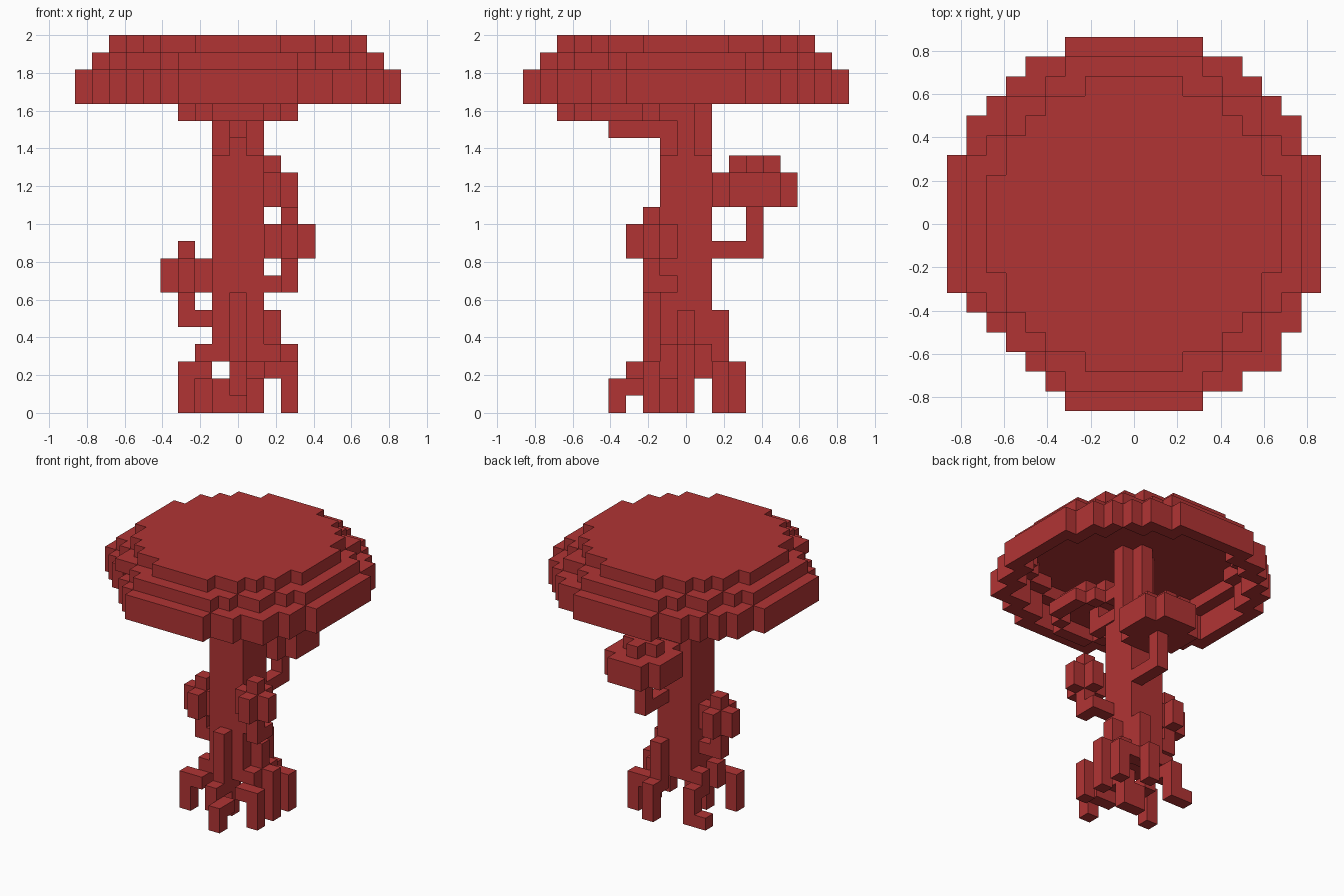
import bpy
import bmesh
from mathutils import Vector

cube = bpy.data.objects.get("Cube")
if cube:
    bpy.data.objects.remove(cube, do_unlink=True)

S = 2 / 22  # edge of one block

red = bpy.data.materials.new("mushroom red")
red.diffuse_color = (0.44, 0.034, 0.034, 1)
red.use_nodes = True
red.node_tree.nodes["Principled BSDF"].inputs["Base Color"].default_value = red.diffuse_color

AXES = [Vector(a) for a in ((1, 0, 0), (0, 1, 0), (0, 0, 1))]


def box(xs, ys, zs):
    """Block cells in inclusive ranges."""
    return {(x, y, z) for x in range(xs[0], xs[1] + 1)
            for y in range(ys[0], ys[1] + 1) for z in range(zs[0], zs[1] + 1)}


def column(x, y, low, high):
    return box((x, x), (y, y), (low, high))


def disc(cx, cy, limit, low, high):
    """Round layer of blocks whose squared radius stays within limit."""
    r = int(limit ** 0.5)
    return {(cx + x, cy + y, z) for x in range(-r, r + 1) for y in range(-r, r + 1)
            for z in range(low, high + 1) if x * x + y * y <= limit}


def build(name, cells):
    """Make one mesh from the exposed sides of the blocks."""
    bm = bmesh.new()
    for cell in cells:
        c = Vector(cell)
        for i in range(3):
            for sign in (1, -1):
                n = AXES[i] * sign
                if tuple(int(v) for v in c + n) in cells:
                    continue
                u = AXES[(i + 1) % 3] / 2
                v = AXES[(i + 2) % 3] / 2 * sign
                mid = c + Vector((0, 0, 0.5)) + n / 2
                bm.faces.new([bm.verts.new((mid + d) * S)
                              for d in (-u - v, u - v, u + v, v - u)])
    bmesh.ops.remove_doubles(bm, verts=bm.verts, dist=S / 100)
    bmesh.ops.dissolve_limit(bm, angle_limit=0.01, verts=bm.verts, edges=bm.edges)
    mesh = bpy.data.meshes.new(name)
    bm.to_mesh(mesh)
    bm.free()
    mesh.materials.append(red)
    bpy.context.collection.objects.link(bpy.data.objects.new(name, mesh))


# Large hollow cap: rim, shoulder and crown
rim = {c for c in disc(0, 0, 92, 18, 19) if c[0] + c[1] >= -12}
rim |= column(7, -7, 18, 19)
rim -= disc(0, 0, 72, 18, 19)
shoulder = disc(0, 0, 73, 20, 20) - disc(0, 0, 55, 20, 20)
build("large_cap", rim | shoulder | disc(0, 0, 55, 21, 21))

# Trunk, narrowing to a cross at the top
build("trunk", box((-1, 1), (-1, 1), (3, 14)) | disc(0, 0, 1, 15, 20))

# Back mushroom
build("back_mushroom_stem", box((1, 1), (2, 4), (9, 9)) | column(1, 4, 10, 11))
build("back_mushroom_cap", disc(1, 4, 5, 12, 13) | disc(1, 4, 1, 14, 14))

# Two small side mushrooms
build("left_mushroom_stem", box((2, 3), (-1, -1), (7, 7)) | column(3, -2, 7, 8))
build("left_mushroom_cap", disc(3, -2, 1, 9, 10) | column(3, -2, 11, 11))
build("right_mushroom_stem", box((-3, -2), (0, 0), (5, 5)) | column(-3, 0, 6, 6))
build("right_mushroom_cap", disc(-3, 0, 1, 7, 8) | column(-3, 0, 9, 9))

# Front mushroom tucked under the large cap
build("front_mushroom_stem", box((0, 0), (-4, -2), (16, 16)) | column(0, -4, 17, 17))
build("front_mushroom_cap",
      (disc(0, -4, 10, 17, 17) - disc(0, -4, 5, 17, 17)) | disc(0, -4, 5, 18, 18))

# Roots, each a chain of columns (x, y, lowest, highest)
roots = {
    "front_root": [(0, -2, 2, 6), (0, -3, 1, 2), (1, -3, 1, 1), (1, -4, 0, 1)],
    "back_root": [(1, 2, 2, 5), (1, 3, 0, 2)],
    "left_root": [(2, 0, 3, 5), (3, 0, 0, 3)],
    "front_left_root": [(2, -1, 2, 3), (2, -2, 2, 2), (3, -2, 0, 2)],
    "back_left_root": [(2, 1, 2, 3), (2, 2, 2, 2), (3, 2, 0, 2)],
    "front_right_root": [(-2, -1, 2, 3), (-2, -2, 2, 2), (-3, -2, 0, 2)],
    "back_right_root": [(-2, 1, 2, 3), (-2, 2, 0, 2), (-3, 2, 0, 0)],
    "middle_root": [(0, -1, 0, 2), (-1, -1, 0, 1)],
}
for name, chain in roots.items():
    build(name, set().union(*(column(*c) for c in chain)))
